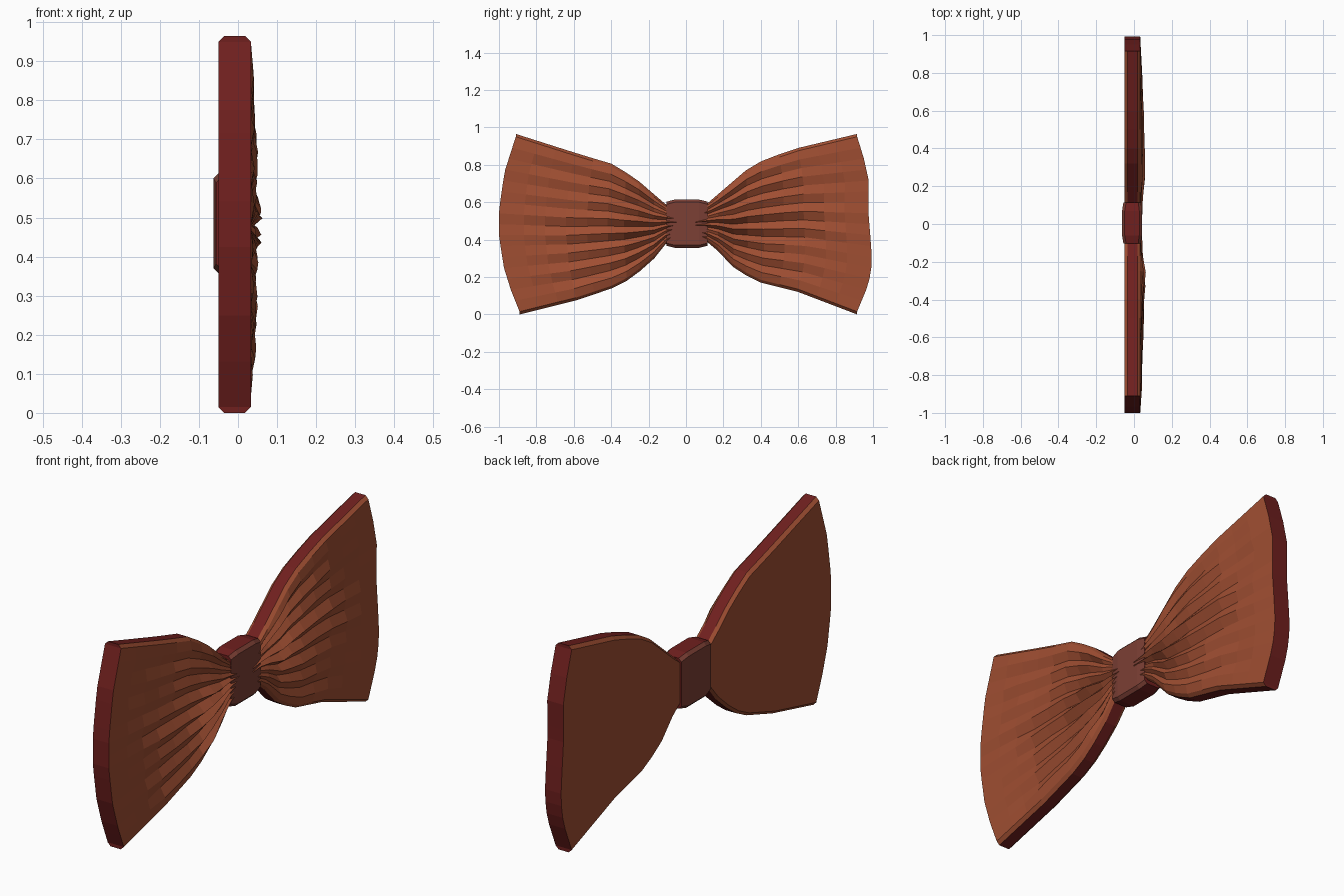
import bpy, bmesh, random

if "Cube" in bpy.data.objects:
    bpy.data.objects.remove(bpy.data.objects["Cube"])

random.seed(4)


def material(name, rgb):
    m = bpy.data.materials.new(name)
    m.diffuse_color = (*rgb, 1)
    m.use_nodes = True
    m.node_tree.nodes["Principled BSDF"].inputs["Base Color"].default_value = m.diffuse_color
    return m


CLOTH = material("rust_cloth", (0.35, 0.077, 0.032))
EDGE = material("dark_red_edge", (0.16, 0.014, 0.013))
BAND = material("band_cloth", (0.20, 0.05, 0.035))


def finish(name, bm, mats):
    bmesh.ops.recalc_face_normals(bm, faces=bm.faces)
    me = bpy.data.meshes.new(name)
    bm.to_mesh(me)
    bm.free()
    for m in mats:
        me.materials.append(m)
    ob = bpy.data.objects.new(name, me)
    bpy.context.collection.objects.link(ob)


def interp(pts, u):
    for (a, fa), (b, fb) in zip(pts, pts[1:]):
        if u <= b:
            return fa + (fb - fa) * (u - a) / (b - a)
    return pts[-1][1]


def loft(bm, rings, edge_slots):
    vs = [[bm.verts.new(p) for p in r] for r in rings]
    n = len(vs[0])
    for a, b in zip(vs, vs[1:]):
        for i in range(n):
            j = (i + 1) % n
            f = bm.faces.new((a[i], a[j], b[j], b[i]))
            f.material_index = 1 if i in edge_slots else 0
    return vs


ROWS = 16
# pleat height along the wing, from knot to outer edge
AMP = [(0, 0.008), (0.08, 0.012), (0.17, 0.022), (0.35, 0.018),
       (0.6, 0.012), (0.8, 0.007), (1, 0)]


def wing(name, side, top, bottom, bulge):
    stations = [0.05, 0.11, 0.17, 0.25, 0.32, 0.40, 0.50, 0.60, 0.70, 0.80, 0.915]
    y_end = top[-1][0]
    rings = []
    for y in stations:
        s = max(0, (y - 0.11) / (y_end - 0.11))
        zt, zb = interp(top, y), interp(bottom, y)
        c = min(0.015, 0.05 * (zt - zb))

        def pt(x, t, inset=0):
            z = zb + inset + (zt - zb - 2 * inset) * t
            return (x, side * (y + interp(bulge, t) * s ** 1.5), z)

        front = []
        for k in range(ROWS + 1):
            t = k / ROWS
            x = 0.033
            if 0 < k < ROWS:
                a = interp(AMP, s)
                mid = 1.2 if k in (7, 9) else 0.7
                x += a * (mid if k % 2 else -0.35)
                x += random.uniform(-0.004, 0.004) * (s < 0.99)
            front.append(pt(x, t, c))
        back = [pt(-0.05, k / ROWS, c) for k in range(ROWS, -1, -1)]
        rings.append(front + [pt(0.018, 1), pt(-0.035, 1)] + back
                     + [pt(-0.035, 0), pt(0.018, 0)])
    bm = bmesh.new()
    n = ROWS + 1
    total = 2 * n + 4
    vs = loft(bm, rings, {n, 2 * n + 2})
    # end caps built as strips joining front rows to back rows
    for ring in (vs[0], vs[-1]):
        for k in range(ROWS):
            f = bm.faces.new((ring[k], ring[k + 1], ring[2 * n - k], ring[2 * n + 1 - k]))
            f.material_index = 1
        for q in ((n - 1, n, n + 1, n + 2), (2 * n + 1, 2 * n + 2, total - 1, 0)):
            bm.faces.new([ring[i] for i in q]).material_index = 1
    finish(name, bm, (CLOTH, EDGE))


# pleated wings
wing("right_wing", 1,
     [(0.05, 0.56), (0.11, 0.59), (0.25, 0.71), (0.32, 0.77), (0.42, 0.83), (0.6, 0.89), (0.915, 0.965)],
     [(0.05, 0.41), (0.11, 0.39), (0.17, 0.34), (0.25, 0.255), (0.32, 0.21), (0.40, 0.17), (0.6, 0.12), (0.915, 0.0)],
     [(0, 0), (0.16, 0.062), (0.28, 0.08), (0.4, 0.073), (0.57, 0.06), (0.75, 0.062), (0.88, 0.035), (1, 0)])
wing("left_wing", -1,
     [(0.05, 0.56), (0.11, 0.59), (0.25, 0.71), (0.38, 0.80), (0.55, 0.85), (0.915, 0.965)],
     [(0.05, 0.41), (0.11, 0.375), (0.17, 0.30), (0.25, 0.23), (0.32, 0.18), (0.40, 0.14), (0.6, 0.075), (0.915, 0.0)],
     [(0, -0.025), (0.12, 0.02), (0.25, 0.058), (0.43, 0.085), (0.58, 0.085), (0.8, 0.055), (1, -0.005)])

# wrapped centre knot: bevelled, slightly barrelled band
bm = bmesh.new()
rings = []
for y, h, xb, xf in ((-0.103, 0.118, -0.056, 0.036), (-0.06, 0.129, -0.063, 0.042),
                     (0.07, 0.129, -0.063, 0.042), (0.115, 0.118, -0.056, 0.036)):
    c, z = 0.014, 0.485
    rings.append([(xf, y, z - h + c), (xf, y, z + h - c), (xf - c, y, z + h),
                  (xb + c, y, z + h), (xb, y, z + h - c), (xb, y, z - h + c),
                  (xb + c, y, z - h), (xf - c, y, z - h)])
vs = loft(bm, rings, {2, 6})
for r in (vs[0], vs[-1]):
    bm.faces.new(r).material_index = 1
finish("centre_knot", bm, (BAND, EDGE))
